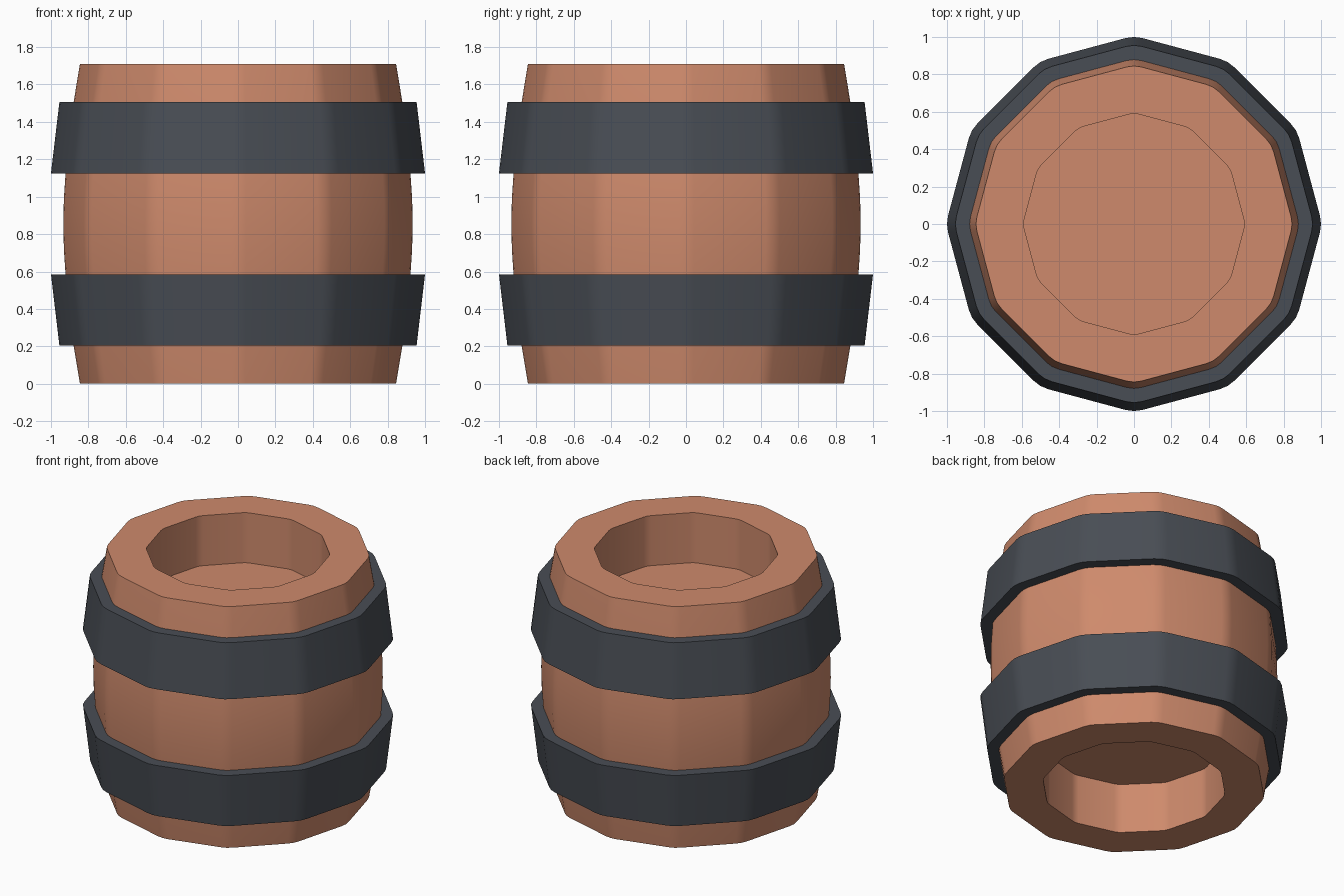
import bpy, bmesh, math
from mathutils import Vector

if "Cube" in bpy.data.objects:
    bpy.data.objects.remove(bpy.data.objects["Cube"])

SIDES = 12
HEIGHT = 1.71

def material(name, rgb):
    m = bpy.data.materials.new(name)
    m.diffuse_color = (*rgb, 1)
    m.use_nodes = True
    m.node_tree.nodes["Principled BSDF"].inputs["Base Color"].default_value = m.diffuse_color
    return m

wood = material("warm wood", (0.62, 0.255, 0.15))
iron = material("dark iron", (0.066, 0.075, 0.09))

def outline(trim=0.09):
    """Unit twelve-sided outline with slightly rounded corners."""
    corners = [Vector((math.cos(i * math.tau / SIDES), math.sin(i * math.tau / SIDES)))
               for i in range(SIDES)]
    pts = []
    for i, c in enumerate(corners):
        a = c.lerp(corners[i - 1], trim)
        b = c.lerp(corners[(i + 1) % SIDES], trim)
        pts += [a, c * 0.5 + (a + b) * 0.25, b]
    top = max(p.length for p in pts)
    return [p / top for p in pts]

def loft(name, profile, mat, closed):
    """Sweep a (radius, z) profile around the outline."""
    bm = bmesh.new()
    shape = outline()
    rings = [[bm.verts.new((p.x * r, p.y * r, z)) for p in shape] for r, z in profile]
    pairs = list(zip(rings, rings[1:]))
    if closed:
        pairs.append((rings[-1], rings[0]))
    else:
        bm.faces.new(rings[0])
        bm.faces.new(rings[-1])
    n = len(shape)
    for lo, hi in pairs:
        for i in range(n):
            j = (i + 1) % n
            bm.faces.new((lo[i], lo[j], hi[j], hi[i]))
    bmesh.ops.recalc_face_normals(bm, faces=bm.faces)
    me = bpy.data.meshes.new(name)
    bm.to_mesh(me)
    bm.free()
    me.materials.append(mat)
    ob = bpy.data.objects.new(name, me)
    bpy.context.collection.objects.link(ob)
    bpy.ops.object.select_all(action='DESELECT')
    ob.select_set(True)
    bpy.context.view_layer.objects.active = ob
    bpy.ops.object.shade_smooth_by_angle(angle=math.radians(30))
    return ob

# Barrel body: bulging staves with a round recess in each end
half = [(0.59, 0.355), (0.59, 0.0), (0.845, 0.0), (0.879, 0.205),
        (0.903, 0.40), (0.922, 0.585), (0.931, 0.72)]
profile = half + [(0.934, HEIGHT / 2)] + [(r, HEIGHT - z) for r, z in reversed(half)]
loft("barrel_body", profile, wood, False)

# Two iron hoops, mirrored about the middle
hoop = [(0.955, 0.205), (1.0, 0.585), (0.89, 0.585), (0.85, 0.205)]
loft("lower_hoop", hoop, iron, True)
loft("upper_hoop", [(r, HEIGHT - z) for r, z in hoop], iron, True)
